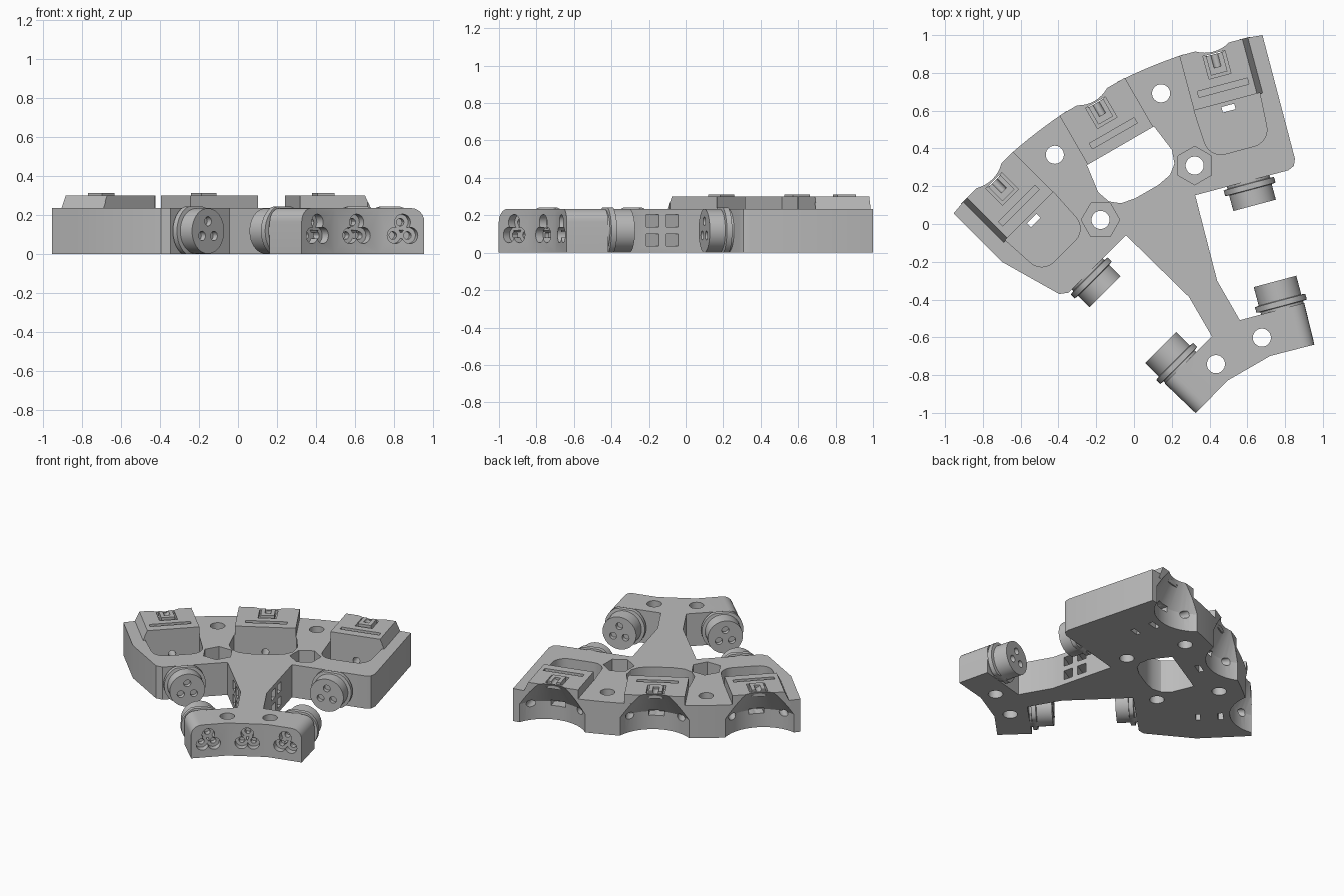
import bpy, bmesh, math
from mathutils import Matrix, Vector

cube = bpy.data.objects.get("Cube")
if cube:
    bpy.data.objects.remove(cube, do_unlink=True)

TOP, MIDZ = 0.235, 0.1175
gray = bpy.data.materials.new("plain gray")
gray.use_nodes = True
gray.diffuse_color = (0.5, 0.5, 0.5, 1)
gray.node_tree.nodes["Principled BSDF"].inputs["Base Color"].default_value = (0.5, 0.5, 0.5, 1)


# Frames fan out from one pivot: x runs across a unit, y runs outward
def frame(degrees):
    return Matrix.Translation((1.096, -1.608, 0)) @ Matrix.Rotation(math.radians(degrees), 4, 'Z')


MID = frame(30)
SIDES = {1: frame(15), -1: frame(45)}
UNITS = {0: MID, **SIDES}


def make(name, bm, matrix):
    bmesh.ops.recalc_face_normals(bm, faces=bm.faces)
    bm.transform(matrix)
    mesh = bpy.data.meshes.new(name)
    bm.to_mesh(mesh)
    bm.free()
    ob = bpy.data.objects.new(name, mesh)
    bpy.context.collection.objects.link(ob)
    mesh.materials.append(gray)
    return ob


def prism_mesh(points, low, high):
    bm = bmesh.new()
    face = bm.faces.new([bm.verts.new((x, y, low)) for x, y in points])
    ext = bmesh.ops.extrude_face_region(bm, geom=[face])
    verts = [g for g in ext["geom"] if isinstance(g, bmesh.types.BMVert)]
    bmesh.ops.translate(bm, verts=verts, vec=(0, 0, high - low))
    return bm


def prism(name, points, low, high, matrix):
    return make(name, prism_mesh(points, low, high), matrix)


def box(name, x0, x1, y0, y1, z0, z1, matrix):
    return prism(name, [(x0, y0), (x1, y0), (x1, y1), (x0, y1)], z0, z1, matrix)


def lathe(name, profile, matrix, sides=32):
    bm = bmesh.new()
    rings = []
    for r, z in profile:
        turn = [2 * math.pi * i / sides for i in range(sides)]
        rings.append([bm.verts.new((r * math.cos(t), r * math.sin(t), z)) for t in turn])
    for a, b in zip(rings, rings[1:]):
        for i in range(sides):
            j = (i + 1) % sides
            bm.faces.new((a[i], a[j], b[j], b[i]))
    bm.faces.new(rings[0])
    bm.faces.new(rings[-1])
    return make(name, bm, matrix)


def along(fr, x, z, yaw=0):
    # Lathe axis laid along the outward direction
    return fr @ Matrix.Translation((x, 0, z)) @ Matrix.Rotation(math.radians(-90), 4, 'X')


def rod(fr, x, z, r, y0, y1, sides=20):
    return lathe("cutter", [(r, y0), (r, y1)], along(fr, x, z), sides)


def combine(target, tool, operation='DIFFERENCE'):
    tool.hide_render = True
    mod = target.modifiers.new("bool", 'BOOLEAN')
    mod.operation, mod.solver, mod.object = operation, 'EXACT', tool
    bpy.context.view_layer.objects.active = target
    bpy.ops.object.modifier_apply(modifier=mod.name)
    bpy.data.objects.remove(tool, do_unlink=True)


def polar(r, degrees):
    t = math.radians(degrees)
    return (r * math.sin(t), r * math.cos(t))


def unit_point(x, y):
    # Point of the right-hand unit, in the middle frame
    p = Matrix.Rotation(math.radians(-15), 2) @ Vector((x, y))
    return (p.x, p.y)


def trefoil(spread):
    return [(spread * math.cos(t), spread * math.sin(t))
            for t in (math.radians(90 + 120 * k) for k in range(3))]


# Base plate: fan, stem and foot in one outline
shared = [unit_point(-0.29, 1.9), (0.086, 1.46), unit_point(-0.233, 1.2),
          unit_point(0.12, 1.2), unit_point(0.115, 0.973), (0.13, 0.975)]
right = [unit_point(*p) for p in ((0.27, 1.95), (0.255, 1.915), (0.22, 1.9))] + shared
left = [unit_point(*p) for p in ((0.274, 2.265), (0.18, 1.93), (0.14, 1.9))] + shared
arc = [polar(2.641, -20.94 + 41.88 * i / 24) for i in range(25)]
bm = prism_mesh(arc + right + [(-x, y) for x, y in reversed(left)], 0, TOP)
foot_edges = []
for e in bm.edges:
    m = (e.verts[0].co + e.verts[1].co) / 2
    if m.z > TOP - 0.001 and abs(m.x) > 0.35 and m.y < 1.25:
        foot_edges.append(e)
bmesh.ops.bevel(bm, geom=foot_edges, offset=0.07, segments=6, profile=0.5, affect='EDGES')
body = make("base_body", bm, MID)

# Raised caps on the three units, sloped on the outer side
for s, fr in UNITS.items():
    if s:
        shape = [(-0.18, 0.2), (0.21, 0.2), (0.195, TOP), (0.165, 0.3), (-0.18, 0.3)]
        shape = [(s * x, z) for x, z in shape]
    else:
        shape = [(-0.2, 0.2), (0.2, 0.2), (0.2, 0.3), (-0.2, 0.3)]
    lying = fr @ Matrix.Rotation(math.radians(90), 4, 'X')
    combine(body, prism("cap", shape, -2.635, -2.33, lying), 'UNION')

# Open window behind the stem
half = [(0.205, 2.335), (0.225, 2.18), (0.2, 2.11), (0.15, 2.07), (0.07, 2.055)]
combine(body, prism("cutter", half + [(-x, y) for x, y in reversed(half)], -0.1, 0.5, MID))

for s, fr in UNITS.items():
    # Scooped outer wall with an overhanging upper part
    scoop = [(0.277, -0.1), (0.277, 0.13), (0.16, 0.33)]
    combine(body, lathe("cutter", scoop, fr @ Matrix.Translation((0, 2.787, 0)), 48))
    # Pocket with rounded front corners
    if s:
        round_part = [(0.08 + 0.09 * math.cos(t), 2.16 - 0.09 * math.sin(t))
                      for t in (math.radians(15 * i) for i in range(7))]
        side = [(0.18, 2.335)] + round_part
        combine(body, prism("cutter", side + [(-x, y) for x, y in reversed(side)], 0.06, 0.5, fr))
        combine(body, box("cutter", -0.035, 0.035, 2.285, 2.315, -0.1, 0.1, fr))
    # Cross slot, latch recess and underside slot
    combine(body, box("cutter", -0.137, 0.137, 2.395, 2.428, 0.25, 0.5, fr))
    combine(body, box("cutter", -0.06, 0.06, 2.475, 2.6, 0.27, 0.5, fr))
    combine(body, box("cutter", -0.04, 0.04, 2.43, 2.465, -0.1, 0.05, fr))
    # Windows in the scooped wall
    combine(body, box("cutter", -0.05, 0.05, 2.44, 2.7, 0.1, 0.14, fr))
    combine(body, rod(fr, 0, 0.12, 0.024, 2.25, 2.5))
    for x in (-0.17, 0.17):
        combine(body, rod(fr, x, 0.12, 0.026, 2.48, 2.75))
    # Three-lobed sockets in the foot
    for x, z in trefoil(0.045):
        combine(body, rod(fr, x, MIDZ + z, 0.042, 0.9, 1.02))
    for x, z in trefoil(0.045):
        combine(body, rod(fr, x, MIDZ + z, 0.02, 1.0, 1.06, 12))

# Screw holes and hexagonal nut recesses
for s in (-1, 1):
    for r, angle in ((2.489, 7.5), (2.068, 8), (1.09, 7.4)):
        spot = MID @ Matrix.Translation((*polar(r, s * angle), 0))
        combine(body, lathe("cutter", [(0.048, -0.1), (0.048, 0.5)], spot, 28))
        if angle == 8:
            turned = spot @ Matrix.Rotation(math.radians(75 - s * 15), 4, 'Z')
            combine(body, lathe("cutter", [(0.102, 0.12), (0.102, 0.5)], turned, 6))

# Square cable holes through the stem
for y in (1.58, 1.685):
    for z in (0.068, 0.17):
        combine(body, box("cutter", -0.5, 0.5, y - 0.033, y + 0.033, z - 0.033, z + 0.033, MID))

parts = [body]

# Latches in the cap recesses
for s, fr in UNITS.items():
    latch = box("latch", -0.045, 0.045, 2.49, 2.595, 0.26, 0.312, fr)
    combine(latch, rod(fr, 0, 0.315, 0.02, 2.525, 2.7))
    parts.append(latch)

# Round connectors with collars and pin holes
R = 0.1165
FOOT = [(R, 1.15), (R, 1.212), (0.138, 1.215), (0.138, 1.245), (R, 1.248), (R, 1.35)]
FAN = [(R, 1.94), (R, 1.888), (0.138, 1.885), (0.138, 1.855), (R, 1.852), (R, 1.767)]
for s, fr in SIDES.items():
    for name, profile in (("foot_connector", FOOT), ("fan_connector", FAN)):
        plug = lathe(name, profile, along(fr, 0, MIDZ), 48)
        end = profile[-1][1]
        for x, z in trefoil(0.05):
            combine(plug, rod(fr, x, MIDZ + z, 0.024, end - 0.03, end + 0.03))
        for v in plug.data.vertices:
            v.co.z = min(max(v.co.z, 0), 0.242)
        parts.append(plug)

bpy.ops.object.select_all(action='DESELECT')
for ob in parts:
    ob.select_set(True)
bpy.context.view_layer.objects.active = body
bpy.ops.object.shade_smooth_by_angle(angle=math.radians(30))
